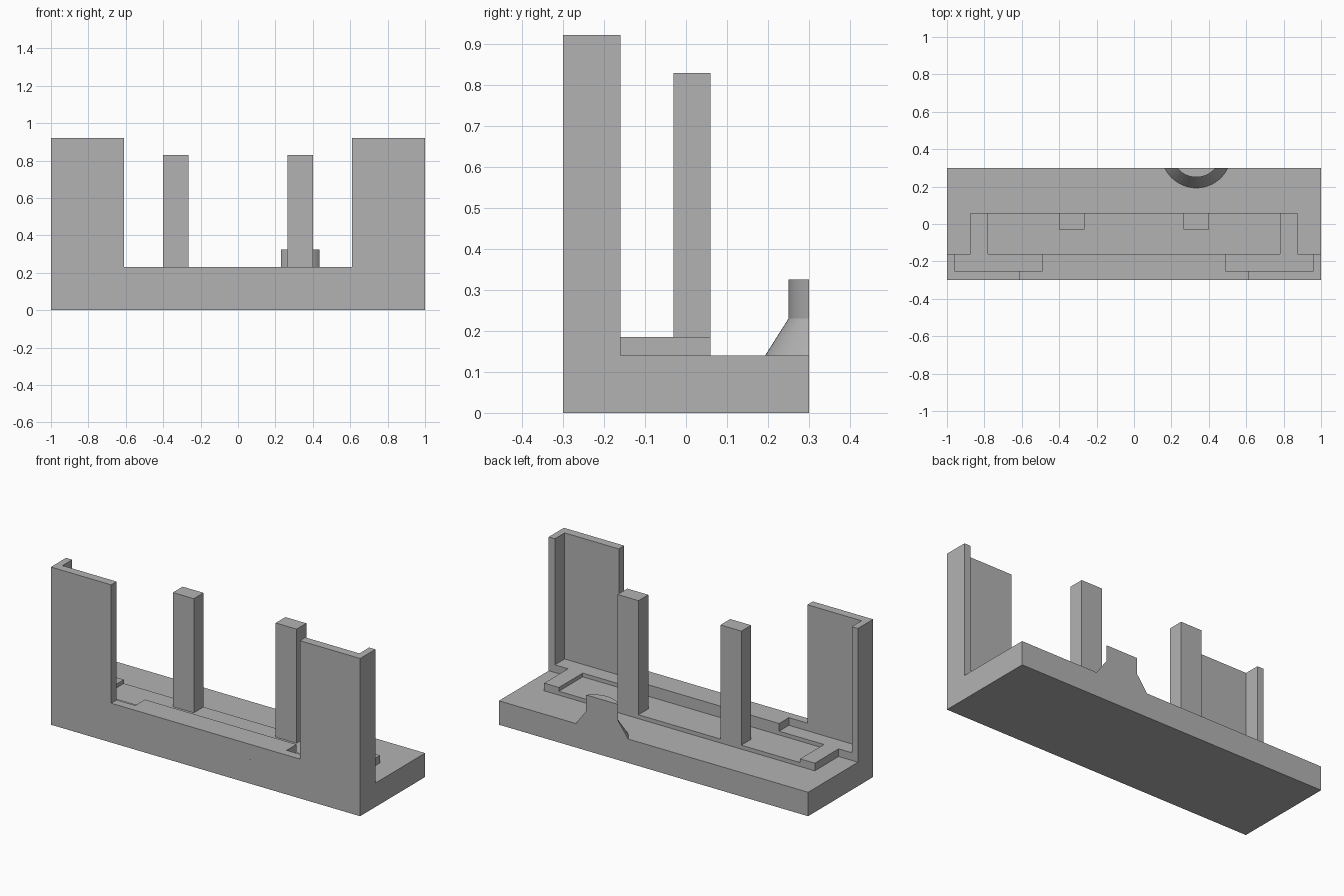
import bpy, bmesh
from mathutils import Vector

cube = bpy.data.objects.get("Cube")
if cube:
    bpy.data.objects.remove(cube, do_unlink=True)

grey = bpy.data.materials.new("plain grey")
grey.use_nodes = True
COLOUR = (0.45, 0.45, 0.45, 1)
grey.diffuse_color = COLOUR
grey.node_tree.nodes["Principled BSDF"].inputs["Base Color"].default_value = COLOUR

FLOOR, LEDGE, SILL = 0.14, 0.185, 0.23


def add_object(name, bm):
    bmesh.ops.recalc_face_normals(bm, faces=bm.faces)
    mesh = bpy.data.meshes.new(name)
    bm.to_mesh(mesh)
    bm.free()
    mesh.materials.append(grey)
    obj = bpy.data.objects.new(name, mesh)
    bpy.context.collection.objects.link(obj)
    return obj


def prism(name, outline, z0, z1, side=1):
    """Extrude a plan outline upwards; side=-1 mirrors it across x."""
    bm = bmesh.new()
    face = bm.faces.new([bm.verts.new((x * side, y, z0)) for x, y in outline])
    grown = bmesh.ops.extrude_face_region(bm, geom=[face])["geom"]
    top = [v for v in grown if isinstance(v, bmesh.types.BMVert)]
    bmesh.ops.translate(bm, verts=top, vec=(0, 0, z1 - z0))
    return add_object(name, bm)


def rect(x0, x1, y0, y1):
    return [(x0, y0), (x1, y0), (x1, y1), (x0, y1)]


# Base slab and the shallow panel between the ledges
prism("base", rect(-1, 1, -0.3, 0.3), 0, FLOOR)
prism("floor_panel", rect(-0.78, 0.78, -0.16, 0.06), FLOOR, 0.163)

# Low front sill, thicker in the middle
prism("front_sill", [(-0.61, -0.3), (0.61, -0.3), (0.61, -0.25), (0.49, -0.25),
                     (0.49, -0.16), (-0.49, -0.16), (-0.49, -0.25), (-0.61, -0.25)],
      FLOOR, SILL)

# Mirrored corner walls, stepped ledges and posts
for label, side in (("left", 1), ("right", -1)):
    prism(label + "_corner_wall", [(1, -0.3), (1, -0.16), (0.96, -0.16), (0.96, -0.25),
                                   (0.61, -0.25), (0.61, -0.3)], FLOOR, 0.922, side)
    prism(label + "_ledge", [(0.96, -0.25), (0.96, -0.16), (0.875, -0.16), (0.875, 0.06),
                             (0.78, 0.06), (0.78, -0.16), (0.49, -0.16), (0.49, -0.25)],
          FLOOR, LEDGE, side)
    prism(label + "_post", rect(0.265, 0.4, -0.03, 0.06), FLOOR, 0.83, side)

# Flared round stub, sliced flush with the back face
bm = bmesh.new()
rings = []
for radius, z in ((0.187, FLOOR), (0.13, SILL), (0.13, 0.325)):
    made = bmesh.ops.create_circle(bm, segments=64, radius=radius)["verts"]
    bmesh.ops.translate(bm, verts=made, vec=(0.333, 0.38, z))
    rings.append(made)
for low, high in zip(rings, rings[1:]):
    for i in range(len(low)):
        j = (i + 1) % len(low)
        bm.faces.new((low[i], low[j], high[j], high[i]))
bm.faces.new(rings[0])
bm.faces.new(rings[-1])
bmesh.ops.bisect_plane(bm, geom=bm.verts[:] + bm.edges[:] + bm.faces[:],
                       plane_co=Vector((0, 0.3, 0)), plane_no=Vector((0, 1, 0)),
                       clear_outer=True)
bmesh.ops.holes_fill(bm, edges=[e for e in bm.edges if e.is_boundary])
stub = add_object("flared_stub", bm)
bpy.context.view_layer.objects.active = stub
stub.select_set(True)
bpy.ops.object.shade_smooth_by_angle()
